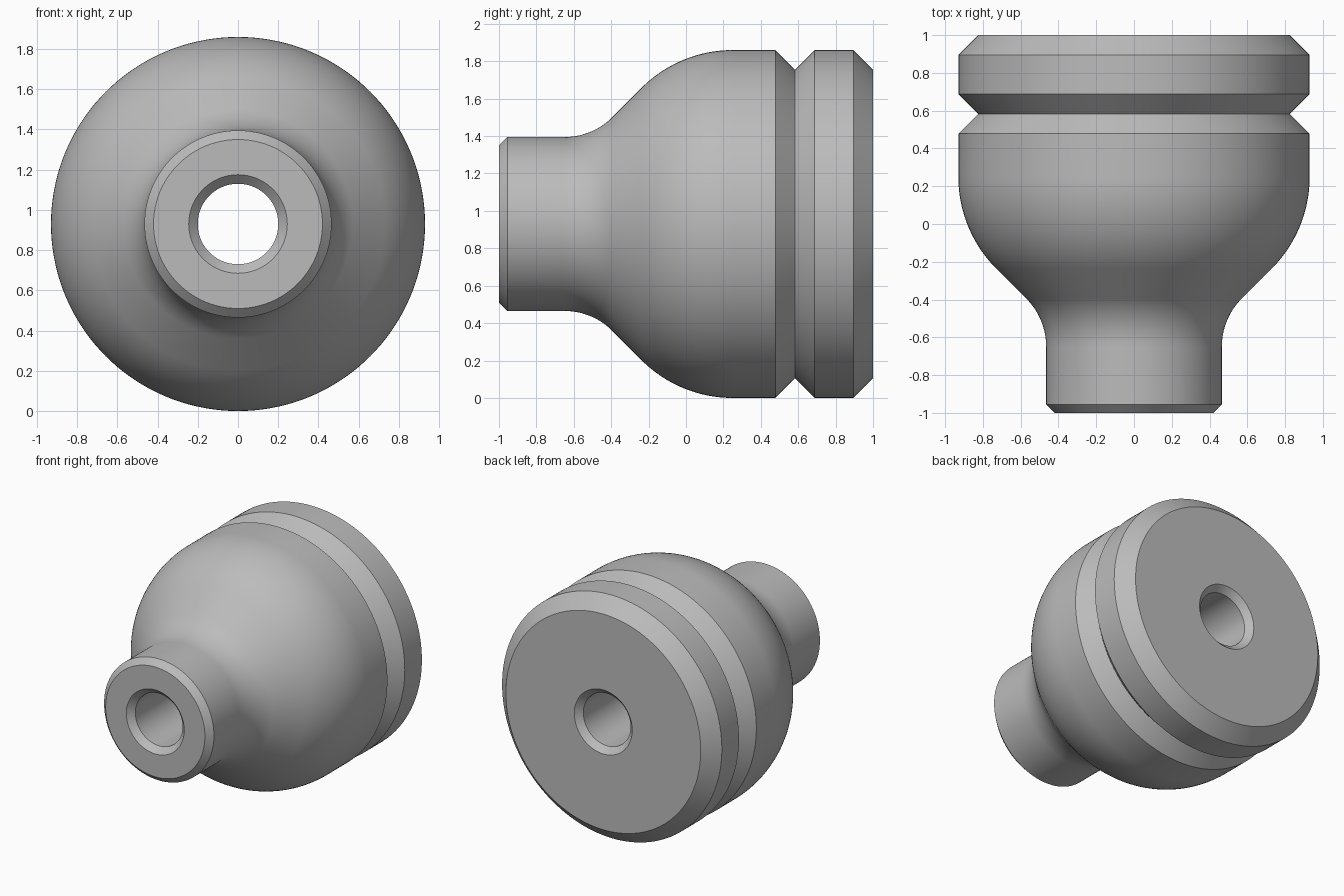
import bpy, bmesh
from math import sin, cos, pi, radians
from mathutils import Vector

cube = bpy.data.objects.get("Cube")
if cube:
    bpy.data.objects.remove(cube, do_unlink=True)

SEGMENTS = 144
BODY_R, NECK_R, BORE_R = 0.93, 0.465, 0.2
BIG, SMALL = 0.105, 0.045            # chamfer sizes
SHOULDER_R, FILLET_R = 0.69, 0.362   # blend radii


def arc(y, r, radius, start, end, steps=20):
    """Points (along axis, distance from axis) on a circular arc."""
    angles = [radians(start + (end - start) * i / steps) for i in range(steps + 1)]
    return [(y + radius * cos(a), r + radius * sin(a)) for a in angles]


# Closed half-section: neck, flared shoulder, V groove, rear rim, bore
profile = [(-1, BORE_R + SMALL), (-1, NECK_R - SMALL), (-1 + SMALL, NECK_R)]
profile += arc(-0.65, NECK_R + FILLET_R, FILLET_R, -90, -45)
profile += arc(0.25, BODY_R - SHOULDER_R, SHOULDER_R, 135, 90)
profile += [(0.478, BODY_R), (0.583, BODY_R - BIG), (0.688, BODY_R),
            (1 - BIG, BODY_R), (1, BODY_R - BIG), (1, BORE_R + SMALL),
            (1 - SMALL, BORE_R), (-1 + SMALL, BORE_R)]

# Revolve the section about the front-to-back axis
bm = bmesh.new()
verts = [bm.verts.new((0, y, BODY_R + r)) for y, r in profile]
edges = [bm.edges.new((v, verts[(i + 1) % len(verts)])) for i, v in enumerate(verts)]
bmesh.ops.spin(bm, geom=verts + edges, cent=Vector((0, 0, BODY_R)), axis=(0, 1, 0),
               angle=2 * pi, steps=SEGMENTS, use_merge=True)
bmesh.ops.remove_doubles(bm, verts=bm.verts, dist=0.0001)
bmesh.ops.recalc_face_normals(bm, faces=bm.faces)
mesh = bpy.data.meshes.new("turned_knob")
bm.to_mesh(mesh)
bm.free()

knob = bpy.data.objects.new("turned_knob", mesh)
bpy.context.collection.objects.link(knob)

# Plain grey finish
grey = bpy.data.materials.new("plain_grey")
grey.use_nodes = True
color = (0.5, 0.5, 0.5, 1)
grey.diffuse_color = color
grey.node_tree.nodes["Principled BSDF"].inputs["Base Color"].default_value = color
mesh.materials.append(grey)

# Smooth curves, crisp chamfer edges
bpy.ops.object.select_all(action='DESELECT')
knob.select_set(True)
bpy.context.view_layer.objects.active = knob
bpy.ops.object.shade_smooth_by_angle(angle=radians(25))
